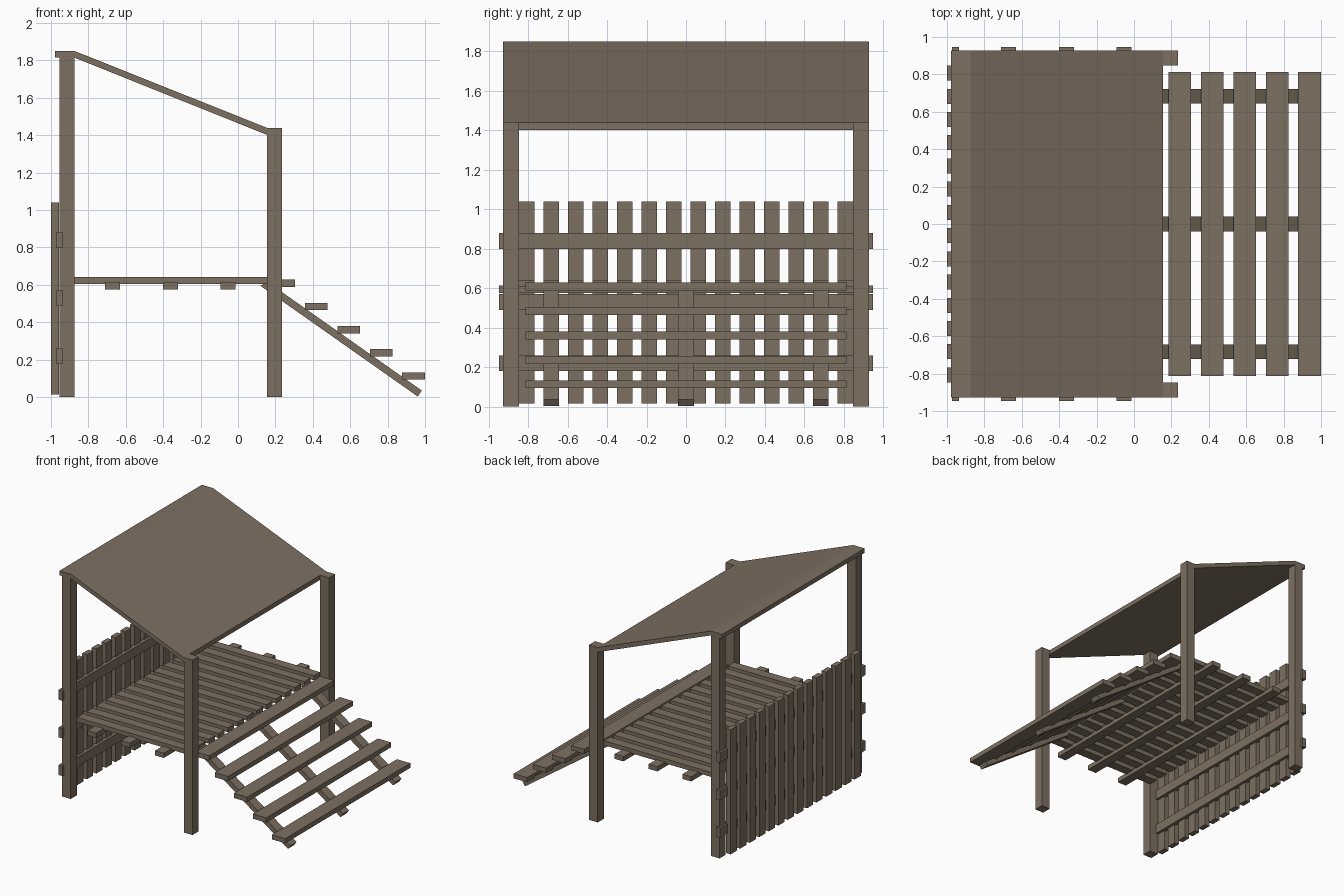
import bpy

if "Cube" in bpy.data.objects:
    bpy.data.objects.remove(bpy.data.objects["Cube"])

wood = bpy.data.materials.new("weathered brown wood")
wood.diffuse_color = (0.205, 0.16, 0.12, 1)
wood.use_nodes = True
wood.node_tree.nodes["Principled BSDF"].inputs["Base Color"].default_value = wood.diffuse_color


def prism(name, profile, y0, y1):
    """Extrude an xz profile from y0 to y1."""
    n = len(profile)
    verts = [(x, y, z) for y in (y0, y1) for x, z in profile]
    # profiles are listed anticlockwise as seen from the front
    faces = [list(range(n)), list(range(2 * n - 1, n - 1, -1))]
    faces += [[i, i + n, (i + 1) % n + n, (i + 1) % n] for i in range(n)]
    mesh = bpy.data.meshes.new(name)
    mesh.from_pydata(verts, [], faces)
    mesh.materials.append(wood)
    obj = bpy.data.objects.new(name, mesh)
    bpy.context.collection.objects.link(obj)
    return obj


def box(name, x0, x1, y0, y1, z0, z1):
    return prism(name, [(x0, z0), (x1, z0), (x1, z1), (x0, z1)], y0, y1)


# Corner posts
for y0 in (-0.927, 0.847):
    box("tall_post", -0.955, -0.875, y0, y0 + 0.08, 0, 1.85)
    box("short_post", 0.155, 0.235, y0, y0 + 0.08, 0, 1.44)

# Sloping roof sheet with a short flat lip over the tall posts
prism("roof", [(-0.978, 1.815), (-0.875, 1.815), (0.155, 1.402),
               (0.155, 1.44), (-0.875, 1.851), (-0.978, 1.851)], -0.927, 0.927)

# Fence pickets and deck boards share the same spacing
for i in range(14):
    y = -0.807 + i * 1.614 / 13
    box("fence_picket", -1.0, -0.957, y - 0.04, y + 0.04, 0.015, 1.04)
    box("deck_board", -0.875, 0.155, y - 0.04, y + 0.04, 0.605, 0.642)

# Fence rails
for z in (0.22, 0.53, 0.84):
    box("fence_rail", -0.973, -0.935, -0.947, 0.947, z - 0.04, z + 0.04)

# Joists under the deck
for x in (-0.67, -0.362, -0.053):
    box("deck_joist", x - 0.04, x + 0.04, -0.947, 0.947, 0.576, 0.615)

# Stair stringers
for y in (-0.683, 0, 0.683):
    prism("stair_stringer", [(0.12, 0.595), (0.961, 0.003), (0.983, 0.035), (0.155, 0.618)],
          y - 0.04, y + 0.04)

# Stair treads
for i in range(5):
    x, z = 0.184 + i * 0.1735, 0.589 - i * 0.124
    box("stair_tread", x, x + 0.122, -0.813, 0.813, z, z + 0.039)
